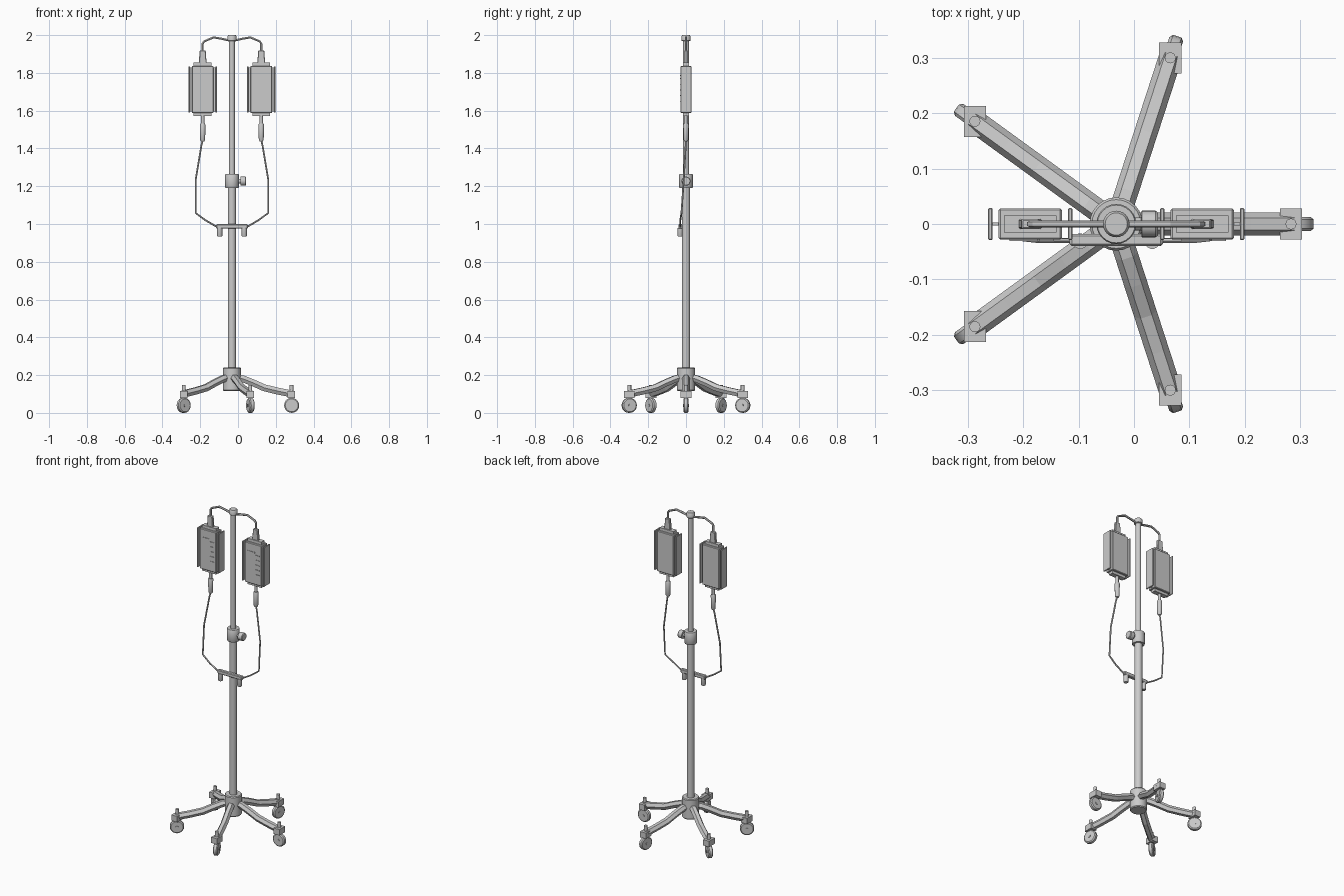
import bpy, bmesh, math
from mathutils import Matrix, Vector

if "Cube" in bpy.data.objects:
    bpy.data.objects.remove(bpy.data.objects["Cube"])

CX = -0.032  # pole axis


def finish(name, bm, smooth=True):
    me = bpy.data.meshes.new(name)
    bmesh.ops.recalc_face_normals(bm, faces=bm.faces)
    bm.to_mesh(me)
    bm.free()
    ob = bpy.data.objects.new(name, me)
    bpy.context.collection.objects.link(ob)
    if smooth:
        bpy.ops.object.select_all(action='DESELECT')
        bpy.context.view_layer.objects.active = ob
        ob.select_set(True)
        bpy.ops.object.shade_smooth_by_angle(angle=math.radians(35))
    return ob


def lathe(name, profile, loc, axis=(0, 0, 1), n=24):
    """Revolve (radius, height) rings around an axis, capped at both ends."""
    bm = bmesh.new()
    m = Matrix.Translation(loc) @ Vector((0, 0, 1)).rotation_difference(Vector(axis)).to_matrix().to_4x4()
    rings = [[bm.verts.new(m @ Vector((r * math.cos(2 * math.pi * i / n), r * math.sin(2 * math.pi * i / n), h)))
              for i in range(n)] for r, h in profile]
    for a, b in zip(rings, rings[1:]):
        for i in range(n):
            bm.faces.new((a[i], a[(i + 1) % n], b[(i + 1) % n], b[i]))
    bm.faces.new(rings[0])
    bm.faces.new(rings[-1])
    return finish(name, bm)


def box(name, loc, size, taper=1.0, bevel=0.0):
    bm = bmesh.new()
    bmesh.ops.create_cube(bm, size=1)
    for v in bm.verts:
        if v.co.z > 0:
            v.co.x *= taper
        v.co = Vector(loc) + v.co * Vector(size)
    if bevel:
        bmesh.ops.bevel(bm, geom=bm.edges[:], offset=bevel, segments=1, affect='EDGES')
    return finish(name, bm, False)


def tube(name, pts, radius, res=1, smooth=False):
    cu = bpy.data.curves.new(name, 'CURVE')
    cu.dimensions = '3D'
    cu.bevel_depth, cu.bevel_resolution, cu.use_fill_caps = radius, res, True
    sp = cu.splines.new('POLY')
    sp.points.add(len(pts) - 1)
    for p, q in zip(sp.points, pts):
        p.co = (*q, 1)
    sp.use_smooth = smooth
    ob = bpy.data.objects.new(name, cu)
    bpy.context.collection.objects.link(ob)
    return ob


# central column
lathe("base_hub", [(0.044, 0.115), (0.048, 0.12), (0.048, 0.235), (0.044, 0.24)], (CX, 0, 0))
lathe("lower_pole", [(0.022, 0.2), (0.022, 1.2)], (CX, 0, 0))
lathe("upper_pole", [(0.016, 1.19), (0.016, 1.98)], (CX, 0, 0))
lathe("height_collar", [(0.034, 1.19), (0.036, 1.193), (0.036, 1.262), (0.034, 1.265)], (CX, 0, 0))
lathe("pole_cap", [(0.021, 1.968), (0.024, 1.971), (0.024, 1.994), (0.020, 2.0)], (CX, 0, 0))
lathe("clamp_knob", [(0.012, 0.02), (0.012, 0.045), (0.024, 0.046), (0.024, 0.071), (0.021, 0.075)],
      (CX, 0, 1.227), (1, 0, 0), 16)

# five legs with casters
for k in range(5):
    a = math.radians(72 * k)
    d = Vector((math.cos(a), math.sin(a), 0))
    side = Vector((-d.y, d.x, 0))

    def at(r, z):
        return Vector((CX, 0, z)) + d * r

    tube(f"leg_{k}", [at(r, z) for r, z in
                      ((0.02, 0.187), (0.06, 0.18), (0.11, 0.16), (0.17, 0.133), (0.24, 0.116), (0.318, 0.1))],
         0.021)
    box(f"caster_block_{k}", at(0.315, 0.098), (0.04, 0.056, 0.036))
    lathe(f"caster_pin_{k}", [(0.01, 0.09), (0.01, 0.148)], at(0.315, 0), n=12)
    lathe(f"caster_wheel_{k}", [(0.034, -0.013), (0.04, -0.008), (0.04, 0.008), (0.034, 0.013)],
          at(0.316, 0.04), side, 20)
    lathe(f"caster_axle_{k}", [(0.008, -0.016), (0.008, 0.016)], at(0.316, 0.04), side, 10)

# hooks, bags and lines on both sides
for s, label in ((-1, "left"), (1, "right")):
    x = CX + s * 0.155
    tube(label + "_hook", [(CX, 0, 1.968), (CX + s * 0.05, 0, 1.98), (CX + s * 0.097, 0, 1.988),
                           (x - s * 0.008, 0, 1.967), (x, 0, 1.955), (x, 0, 1.9)], 0.0065)
    box(label + "_hanger_tab", (x, 0, 1.884), (0.042, 0.018, 0.07), 0.75, 0.003)
    box(label + "_bag", (x, 0, 1.712), (0.114, 0.056, 0.25), 1, 0.003)
    box(label + "_bag_top_seal", (x, 0, 1.842), (0.095, 0.03, 0.024))
    box(label + "_bag_bottom_seal", (x, 0, 1.583), (0.095, 0.03, 0.024))
    box(label + "_bag_web", (x, 0, 1.712), (0.142, 0.006, 0.235))
    for e in (-1, 1):
        box(f"{label}_bag_edge_{'inner' if e != s else 'outer'}", (x + e * 0.072, 0, 1.712),
            (0.008, 0.058, 0.245), 1, 0.002)
    # raised volume marks on the front
    for i in range(5):
        box(f"{label}_volume_mark_{i}", (x + 0.03, -0.029, 1.65 + i * 0.03), (0.026, 0.004, 0.004))
    box(label + "_header_mark", (x - 0.012, -0.029, 1.785), (0.05, 0.004, 0.005))
    lathe(label + "_outlet_port", [(0.009, 1.52), (0.009, 1.58)], (x, 0, 0), n=12)
    lathe(label + "_drip_chamber", [(0.009, 1.438), (0.013, 1.446), (0.015, 1.525), (0.012, 1.531)], (x, 0, 0), n=16)
    tube(label + "_line", [(x, 0, 1.445), (CX + s * 0.163, -0.002, 1.41), (CX + s * 0.192, -0.012, 1.235),
                           (CX + s * 0.192, -0.024, 1.058), (CX + s * 0.14, -0.03, 1.02),
                           (CX + s * 0.08, -0.03, 0.985)], 0.0048)
    lathe(label + "_line_clip", [(0.012, 0.934), (0.014, 0.938), (0.014, 0.98)], (CX + s * 0.065, -0.031, 0), n=14)

# bar holding the two lines
box("line_bar", (CX, -0.029, 0.987), (0.168, 0.022, 0.024), 1, 0.004)
